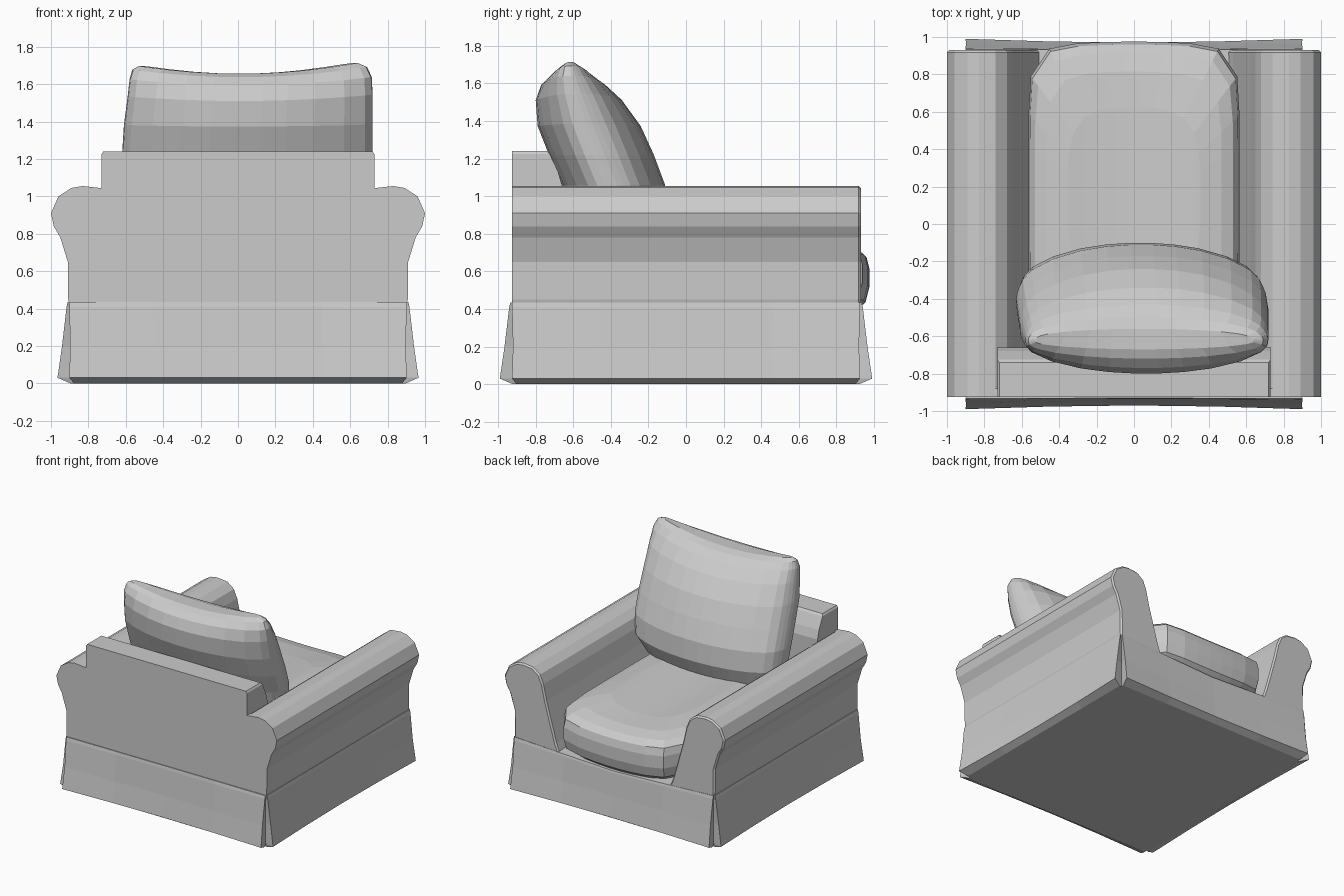
import bpy
import bmesh
from math import sin, cos, pi

cube = bpy.data.objects.get("Cube")
if cube:
    bpy.data.objects.remove(cube, do_unlink=True)

fabric = bpy.data.materials.new("grey fabric")
fabric.use_nodes = True
GREY = (0.6, 0.6, 0.6, 1)
fabric.diffuse_color = GREY
fabric.node_tree.nodes["Principled BSDF"].inputs["Base Color"].default_value = GREY


def loft(name, rings, strip_caps=False):
    """Skin a stack of equal-length point rings and cap both ends."""
    bm = bmesh.new()
    rows = [[bm.verts.new(p) for p in ring] for ring in rings]
    n = len(rows[0])
    for a, b in zip(rows, rows[1:]):
        for i in range(n):
            j = (i + 1) % n
            bm.faces.new((a[i], a[j], b[j], b[i]))
    for cap in (rows[0], rows[-1]):
        if strip_caps:
            for i in range(n // 2 - 1):
                bm.faces.new((cap[i], cap[i + 1], cap[n - 2 - i], cap[n - 1 - i]))
        else:
            bm.faces.new(cap)
    bmesh.ops.recalc_face_normals(bm, faces=bm.faces)
    mesh = bpy.data.meshes.new(name)
    bm.to_mesh(mesh)
    bm.free()
    mesh.materials.append(fabric)
    obj = bpy.data.objects.new(name, mesh)
    bpy.context.collection.objects.link(obj)
    return obj


def round_rim(obj):
    bevel = obj.modifiers.new("rim", 'BEVEL')
    bevel.width = 0.012
    bevel.segments = 1
    bevel.limit_method = 'ANGLE'
    bevel.angle_limit = 1.2


def extrude_y(name, profile, y0, y1):
    """Extrude an (x, z) profile along y."""
    return loft(name, [[(x, y, z) for x, z in profile] for y in (y0, y1)])


def oval(x0, x1, y0, y1, power, n=32):
    """Rounded-rectangle outline as (x, y, u, v), with u and v from -1 to 1."""
    pts = []
    for i in range(n):
        t = 2 * pi * (i + 0.5) / n
        c, s = cos(t), sin(t)
        r = (abs(c) ** power + abs(s) ** power) ** (-1 / power)
        u, v = r * c, r * s
        pts.append(((x0 + x1) / 2 + u * (x1 - x0) / 2,
                    (y0 + y1) / 2 + v * (y1 - y0) / 2, u, v))
    return pts


# Rolled arms, mirrored
INNER = [(0.50, 0.40), (0.53, 0.48), (0.57, 0.62), (0.62, 0.80), (0.65, 0.93),
         (0.68, 1.00)]
OUTER = [(0.74, 1.045), (0.83, 1.055), (0.89, 1.045), (0.96, 1.00), (1.00, 0.91),
         (0.985, 0.84), (0.95, 0.78), (0.91, 0.65), (0.908, 0.45), (0.89, 0.38)]
for side, name in ((1, "left_arm"), (-1, "right_arm")):
    round_rim(extrude_y(name, [(side * x, z) for x, z in INNER + OUTER], -0.90, 0.93))

# One flat panel across the back, following both arm rolls
half = [(0.72, 1.24), (0.73, 1.225), (0.73, 1.045)] + OUTER
extrude_y("back_panel", half + [(-x, z) for x, z in half[::-1]], -0.925, -0.88)

# Backrest with a front that leans back towards the top
loft("backrest", [[(-x, -0.90, z), (x, -0.90, z), (x, front, z), (-x, front, z)]
                  for x, front, z in ((0.73, -0.66, 0.40), (0.73, -0.66, 1.06),
                                      (0.73, -0.68, 1.13), (0.73, -0.725, 1.225),
                                      (0.72, -0.74, 1.24))])

# Seat base
extrude_y("seat_base", [(-0.85, 0.2), (0.85, 0.2), (0.85, 0.40), (-0.85, 0.40)],
          -0.88, 0.90)


# Flared skirt with a pleat notch at each corner
def skirt_ring(z, out, end, notch, bow, sag=0.0):
    edge = [(-notch, -notch), (-end, -out), (-end / 2, -out + bow * 0.7),
            (0, -out + bow), (end / 2, -out + bow * 0.7), (end, -out)]
    ring = []
    for k in range(4):
        for x, y in edge:
            for _ in range(k):
                x, y = -y, x
            front = y > 0.8 and abs(x) < 0.6
            drop = sag * (1 - abs(x)) if front else 0
            ring.append((x * 0.975, y, z - drop))
    return ring


loft("skirt", [skirt_ring(0.0, 0.92, 0.90, 0.895, 0.0),
               skirt_ring(0.03, 0.99, 0.925, 0.905, 0.02),
               skirt_ring(0.20, 0.965, 0.92, 0.90, 0.015),
               skirt_ring(0.41, 0.94, 0.925, 0.915, 0.005, 0.03),
               skirt_ring(0.435, 0.934, 0.925, 0.92, 0.003, 0.04)])

# Seat cushion: z, inset, corner power; the front middle sags
SEAT = [(0.42, 0.08, 6), (0.47, 0.02, 8), (0.55, 0.0, 8), (0.65, 0.0, 8),
        (0.71, 0.015, 8), (0.75, 0.06, 7), (0.775, 0.16, 6), (0.79, 0.35, 4)]
rings = []
for z, inset, power in SEAT:
    side = 0.565 - inset * 0.6
    rings.append([(x, y - 0.03 * u * u * max(v, 0), z - 0.035 * max(v, 0) ** 2 * (1 - u * u))
                  for x, y, u, v in oval(-side, side, -0.66 + inset, 0.975 - inset, power)])
loft("seat_cushion", rings, strip_caps=True)

# Leaning back pillow: z, left x, right x, back y, front y
PILLOW = [(0.74, -0.45, 0.45, -0.48, -0.24), (0.78, -0.58, 0.60, -0.56, -0.15),
          (0.90, -0.62, 0.69, -0.61, -0.10), (1.06, -0.63, 0.71, -0.66, -0.11),
          (1.22, -0.62, 0.72, -0.73, -0.17), (1.38, -0.61, 0.72, -0.79, -0.24),
          (1.53, -0.59, 0.72, -0.80, -0.34), (1.62, -0.58, 0.715, -0.77, -0.43),
          (1.67, -0.565, 0.69, -0.72, -0.50), (1.69, -0.53, 0.64, -0.67, -0.56)]
rings = []
for z, x0, x1, y0, y1 in PILLOW:
    high = max(0, (z - 1.3) / 0.4)
    bow = 0.2 * (y1 - y0)
    rings.append([(x * (1 - 0.09 * max(v, 0)), y - bow * v * u * u,
                   z + high * (0.05 * u * u - 0.035 + 0.008 * u))
                  for x, y, u, v in oval(x0, x1, y0, y1, 5)])
loft("back_pillow", rings, strip_caps=True)
